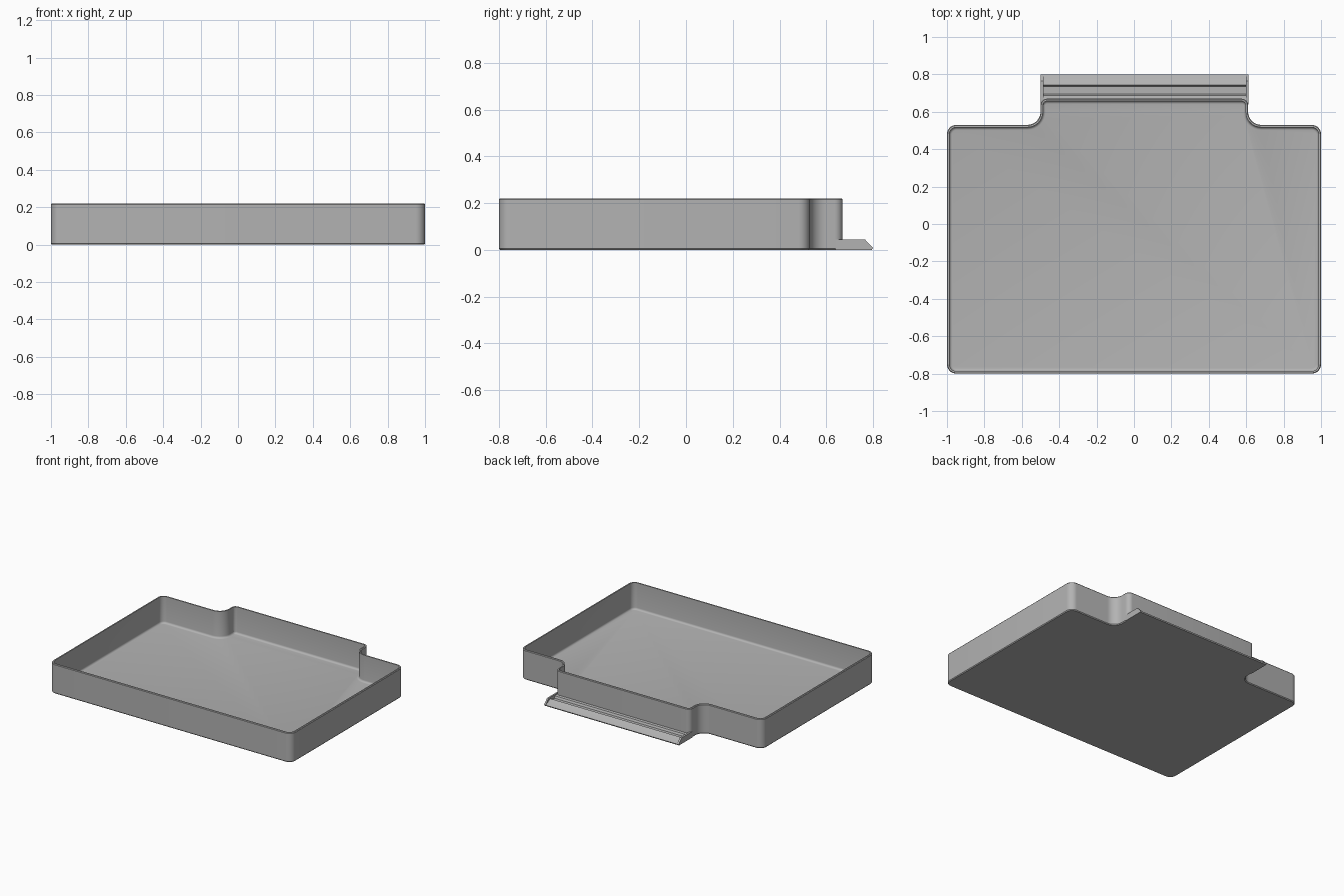
import bpy, bmesh, math
from mathutils import Vector

if "Cube" in bpy.data.objects:
    bpy.data.objects.remove(bpy.data.objects["Cube"])

grey = bpy.data.materials.new("plain grey")
grey.use_nodes = True
colour = (0.45, 0.45, 0.45, 1)
grey.diffuse_color = colour
grey.node_tree.nodes["Principled BSDF"].inputs["Base Color"].default_value = colour

# Tray outline, counter-clockwise: x, y, corner radius
CORNERS = [(-1, -0.8, 0.05), (1, -0.8, 0.05), (1, 0.53, 0.05), (0.61, 0.53, 0.07),
           (0.61, 0.67, 0.035), (-0.5, 0.67, 0.035), (-0.5, 0.53, 0.07), (-1, 0.53, 0.05)]
STEPS = 8


def finish(bm, name):
    bmesh.ops.recalc_face_normals(bm, faces=bm.faces)
    mesh = bpy.data.meshes.new(name)
    bm.to_mesh(mesh)
    bm.free()
    obj = bpy.data.objects.new(name, mesh)
    bpy.context.collection.objects.link(obj)
    mesh.materials.append(grey)
    bpy.ops.object.select_all(action='DESELECT')
    obj.select_set(True)
    bpy.context.view_layer.objects.active = obj
    bpy.ops.object.shade_smooth_by_angle(angle=math.radians(30))
    return obj


def outline(inset):
    """Rounded outline moved inward by inset."""
    pts = []
    for i, (x, y, r) in enumerate(CORNERS):
        p = Vector((x, y))
        a = (p - Vector(CORNERS[i - 1][:2])).normalized()
        b = (Vector(CORNERS[(i + 1) % len(CORNERS)][:2]) - p).normalized()
        turn = a.x * b.y - a.y * b.x
        corner = p + inset * (Vector((-a.y, a.x)) + Vector((-b.y, b.x)))
        r = max(r - inset * turn, 0.005)
        centre = corner + r * (b - a)
        for k in range(STEPS + 1):
            t = math.pi / 2 * k / STEPS
            pts.append(centre - r * b * math.cos(t) + r * a * math.sin(t))
    return pts


# Tray: outer wall, thin rim, inner wall, floor fillet and floor
bm = bmesh.new()
levels = [(0.005, 0), (0, 0.006), (0, 0.215), (0.004, 0.22), (0.013, 0.22), (0.013, 0.035)]
for k in range(1, 5):
    t = math.pi / 2 * k / 4
    levels.append((0.013 + 0.015 * (1 - math.cos(t)), 0.035 - 0.015 * math.sin(t)))
rings = [[bm.verts.new((p.x, p.y, z)) for p in outline(inset)] for inset, z in levels]
for low, high in zip(rings, rings[1:]):
    for i in range(len(low)):
        j = (i + 1) % len(low)
        bm.faces.new((low[i], low[j], high[j], high[i]))
bm.faces.new(rings[0])
bm.faces.new(rings[-1])
finish(bm, "tray")


def bar(name, x0, x1, profile):
    """Extrude a y, z profile along x."""
    bm = bmesh.new()
    face = bm.faces.new([bm.verts.new((x0, y, z)) for y, z in profile])
    ext = bmesh.ops.extrude_face_region(bm, geom=[face])
    moved = [v for v in ext["geom"] if isinstance(v, bmesh.types.BMVert)]
    bmesh.ops.translate(bm, verts=moved, vec=(x1 - x0, 0, 0))
    return finish(bm, name)


# Hinge ledge behind the tray: end plates and a grooved bar between them
plate = [(0.64, 0), (0.795, 0), (0.8, 0.008), (0.765, 0.045), (0.64, 0.045)]
bar("ledge_end_right", -0.5, -0.485, plate)
bar("ledge_end_left", 0.6, 0.612, plate)
bar("ledge_bar", -0.485, 0.6,
    [(0.66, 0), (0.795, 0), (0.8, 0.008), (0.792, 0.01), (0.742, 0.035), (0.735, 0.02),
     (0.695, 0.02), (0.688, 0.035), (0.66, 0.04)])
